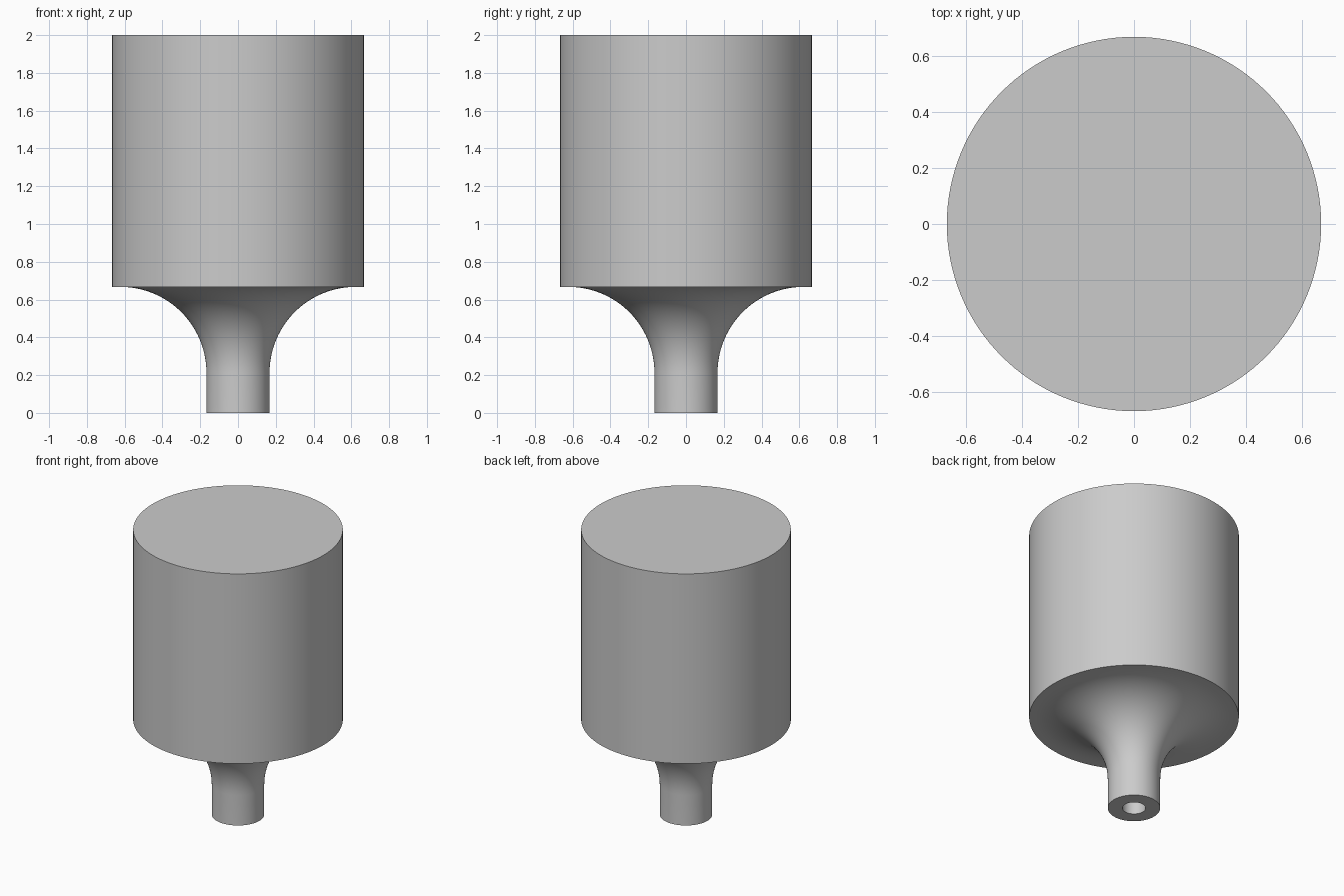
import bpy
import bmesh
from math import cos, sin, pi, radians

cube = bpy.data.objects.get("Cube")
if cube:
    bpy.data.objects.remove(cube, do_unlink=True)

GREY = (0.6, 0.6, 0.6, 1)
SIDES = 128
BODY_R, STEM_R, HOLE_R = 0.667, 0.167, 0.074
BODY_Z, TOP_Z = 0.667, 2.0
FILLET = 0.455
ARC_STEPS = 24

metal = bpy.data.materials.new("plain grey")
metal.use_nodes = True
metal.diffuse_color = GREY
metal.node_tree.nodes["Principled BSDF"].inputs["Base Color"].default_value = GREY

# Profile from the blind hole's floor, down the stem, up the flare and over the body
profile = [(0, BODY_Z), (HOLE_R, BODY_Z), (HOLE_R, 0), (STEM_R, 0)]
for i in range(ARC_STEPS + 1):
    a = pi / 2 * i / ARC_STEPS
    profile.append((STEM_R + FILLET * (1 - cos(a)), BODY_Z - FILLET * (1 - sin(a))))
profile += [(BODY_R, BODY_Z), (BODY_R, TOP_Z), (0, TOP_Z)]

# Spin the profile into one closed solid
bm = bmesh.new()
verts = [bm.verts.new((r, 0, z)) for r, z in profile]
edges = [bm.edges.new(pair) for pair in zip(verts, verts[1:])]
bmesh.ops.spin(bm, geom=verts + edges, cent=(0, 0, 0), axis=(0, 0, 1),
               angle=2 * pi, steps=SIDES, use_merge=True)
bmesh.ops.remove_doubles(bm, verts=bm.verts, dist=0.0001)
bmesh.ops.recalc_face_normals(bm, faces=bm.faces)

mesh = bpy.data.meshes.new("stemmed_cylinder")
bm.to_mesh(mesh)
bm.free()
mesh.materials.append(metal)
body = bpy.data.objects.new("stemmed_cylinder", mesh)
bpy.context.collection.objects.link(body)

# Smooth the round walls, keep the rims sharp
bpy.ops.object.select_all(action="DESELECT")
body.select_set(True)
bpy.context.view_layer.objects.active = body
bpy.ops.object.shade_smooth_by_angle(angle=radians(30))
